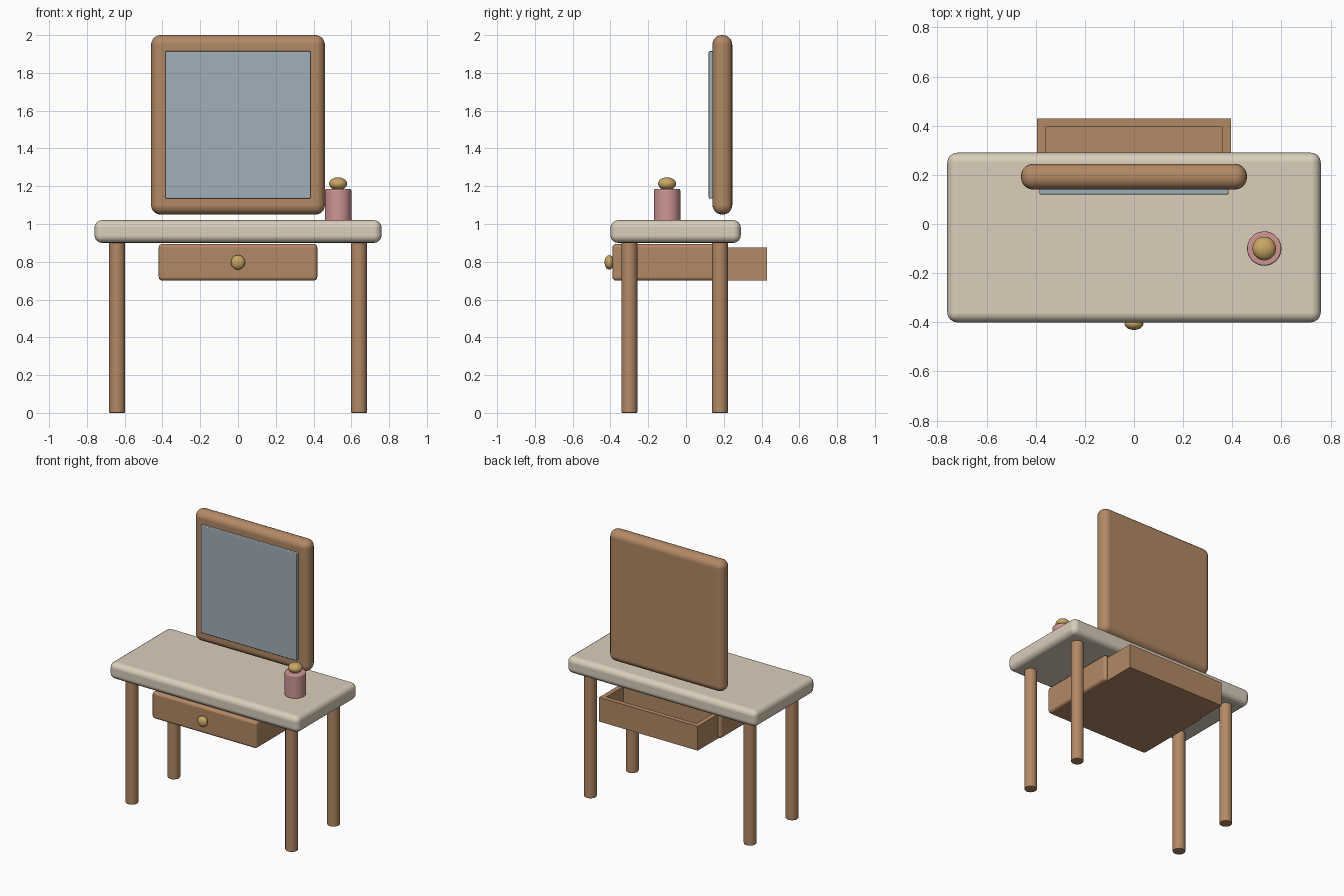
import bpy, bmesh

if "Cube" in bpy.data.objects:
    bpy.data.objects.remove(bpy.data.objects["Cube"])


def material(name, rgb):
    m = bpy.data.materials.new(name)
    m.diffuse_color = (*rgb, 1)
    m.use_nodes = True
    m.node_tree.nodes["Principled BSDF"].inputs["Base Color"].default_value = m.diffuse_color
    return m


wood = material("wood", (0.45, 0.25, 0.13))
cream = material("cream", (0.70, 0.62, 0.50))
glass = material("mirror_glass", (0.36, 0.43, 0.48))
pink = material("pink", (0.62, 0.30, 0.30))
brass = material("brass", (0.58, 0.38, 0.13))


def finish(obj, name, mat, bevel=0, segments=4):
    obj.name = name
    obj.data.materials.append(mat)
    bpy.ops.object.transform_apply(location=False, rotation=False, scale=True)
    bpy.ops.object.shade_smooth_by_angle()
    if bevel:
        mod = obj.modifiers.new("rounded_edges", 'BEVEL')
        mod.width = bevel
        mod.segments = segments
        mod.limit_method = 'ANGLE'
        mod.harden_normals = True
    return obj


def box(name, lo, hi, mat, bevel=0, segments=4):
    centre = [(a + b) / 2 for a, b in zip(lo, hi)]
    bpy.ops.mesh.primitive_cube_add(size=1, location=centre)
    obj = bpy.context.object
    obj.scale = [b - a for a, b in zip(lo, hi)]
    return finish(obj, name, mat, bevel, segments)


def cylinder(name, x, y, z0, z1, r, mat, bevel):
    bpy.ops.mesh.primitive_cylinder_add(vertices=32, radius=r, depth=z1 - z0,
                                        location=(x, y, (z0 + z1) / 2))
    return finish(bpy.context.object, name, mat, bevel, 2)


def ball(name, loc, radii, mat):
    bpy.ops.mesh.primitive_uv_sphere_add(segments=32, ring_count=16, radius=1, location=loc)
    bpy.context.object.scale = radii
    return finish(bpy.context.object, name, mat)


# Table top and legs
box("table_top", (-0.76, -0.40, 0.90), (0.76, 0.29, 1.02), cream, 0.04)
for y, row in ((-0.30, "front"), (0.18, "back")):
    for x, side in ((-0.64, "left"), (0.64, "right")):
        cylinder(f"{row}_{side}_leg", x, y, 0, 0.91, 0.042, wood, 0.004)

# Mirror
box("mirror_frame", (-0.46, 0.14, 1.05), (0.46, 0.245, 2.0), wood, 0.05, 5)
box("mirror_glass", (-0.385, 0.12, 1.135), (0.385, 0.15, 1.915), glass, 0.006, 2)

# Drawer block with knob
box("drawer_front", (-0.42, -0.39, 0.70), (0.42, 0.20, 0.895), wood, 0.02, 3)
ball("drawer_knob", (0, -0.406, 0.797), (0.038, 0.025, 0.038), brass)

# Open drawer tray reaching out of the back
tray = box("drawer_tray", (-0.395, -0.35, 0.70), (0.395, 0.43, 0.875), wood)
bm = bmesh.new()
bm.from_mesh(tray.data)
bmesh.ops.delete(bm, geom=[f for f in bm.faces if f.normal.z > 0.9], context='FACES_ONLY')
bm.to_mesh(tray.data)
bm.free()
walls = tray.modifiers.new("wall_thickness", 'SOLIDIFY')
walls.thickness = 0.035
walls.offset = -1
walls.use_even_offset = True

# Perfume bottle
cylinder("bottle", 0.53, -0.10, 1.015, 1.185, 0.07, pink, 0.008)
ball("bottle_stopper", (0.53, -0.10, 1.213), (0.048, 0.048, 0.034), brass)
